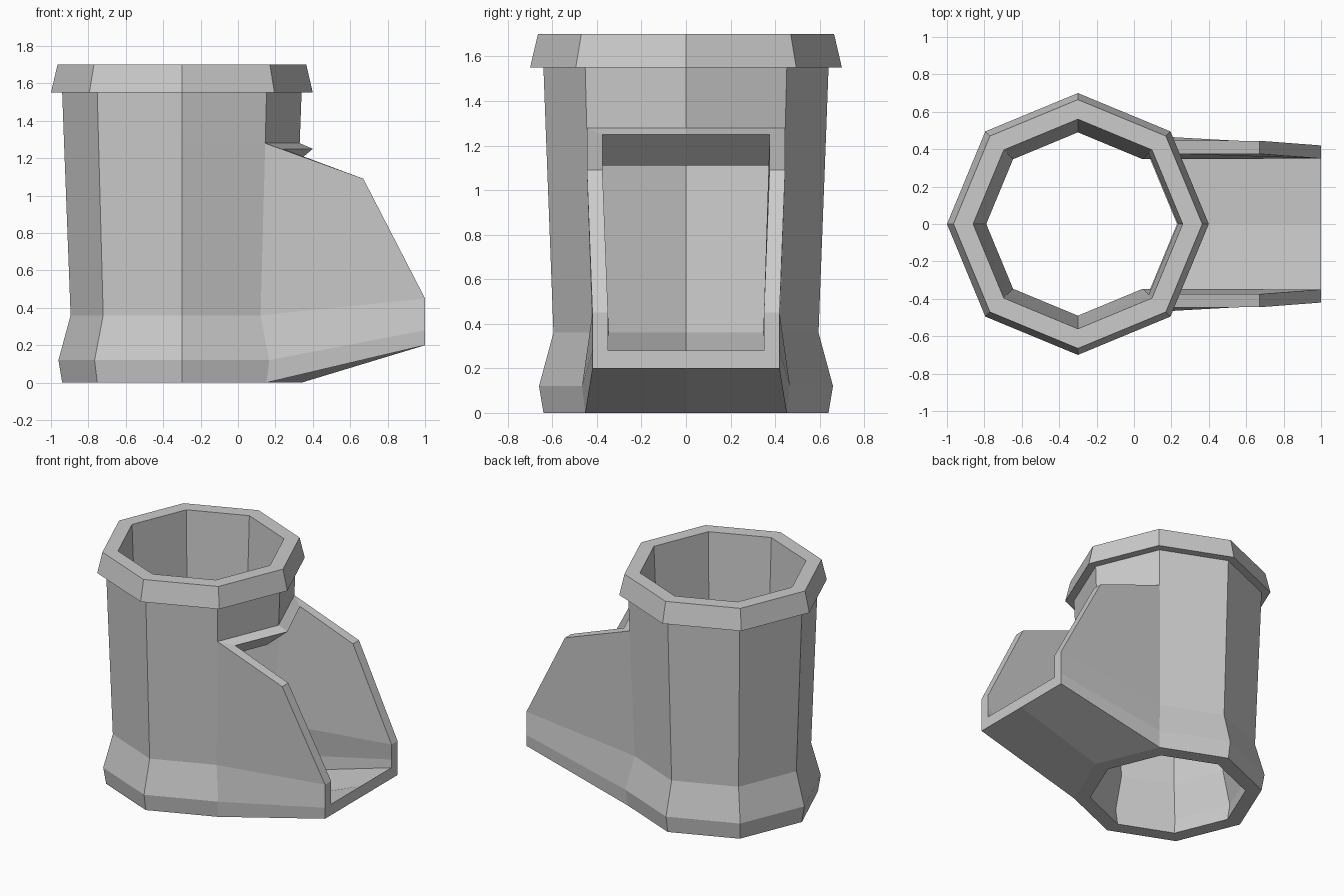
import bpy, bmesh
from math import cos, sin, pi

if "Cube" in bpy.data.objects:
    bpy.data.objects.remove(bpy.data.objects["Cube"])

CX = -0.3  # axis of the octagonal pipe
# (radius, z) profiles; only the rows above the ledge continue around the spout side
OUTER = [(0.64, 0), (0.66, 0.12), (0.595, 0.36), (0.63, 1.28),
         (0.64, 1.55), (0.70, 1.55), (0.665, 1.70)]
INNER = [(0.53, 0), (0.55, 0.12), (0.49, 0.36), (0.535, 1.11), (0.56, 1.70)]
LEDGE = 3  # profile row where the spout opening ends

bm = bmesh.new()


def face(*pts):
    """Add a face and its mirror image across y = 0."""
    for s in (1, -1):
        bm.faces.new([bm.verts.new((x, y * s, z)) for x, y, z in pts])


def ring(row, k):
    r, z = row
    a = k * pi / 4
    return (CX + r * cos(a), r * sin(a), z)


def strip(a, b):
    """Join two point rows with quads."""
    for i in range(len(a) - 1):
        face(a[i], a[i + 1], b[i + 1], b[i])


# pipe walls, collar, top cap and bottom cap
for k in range(4):
    for prof in (OUTER, INNER):
        start = LEDGE if k == 0 else 0
        rows = prof[start:]
        strip([ring(p, k) for p in rows], [ring(p, k + 1) for p in rows])
    strip([ring(OUTER[-1], k), ring(OUTER[-1], k + 1)],
          [ring(INNER[-1], k), ring(INNER[-1], k + 1)])
    if k:
        strip([ring(OUTER[0], k), ring(OUTER[0], k + 1)],
              [ring(INNER[0], k), ring(INNER[0], k + 1)])

# spout side walls: points of the open edge, outside and inside
out_edge = [(1, 0.42, 0.20), (1, 0.42, 0.28), (1, 0.42, 0.45), (0.67, 0.445, 1.09)]
in_edge = [(1, 0.35, 0.28), (1, 0.35, 0.34), (1, 0.35, 0.45), (0.67, 0.375, 1.09)]
out_root = [ring(p, 1) for p in OUTER[:4]]
in_root = [ring(p, 1) for p in INNER[:4]]
lip_side, lip_mid = (0.24, 0.375, 1.25), (0.40, 0, 1.25)
strip(out_root, out_edge)
strip(in_root[:3], in_edge[:3])
face(in_root[2], in_root[3], lip_side, in_edge[3], in_edge[2])

# spout rim
strip(out_edge + [out_root[3]], in_edge + [lip_side])

# ledge above the opening: top and sloping underside
face(out_root[3], ring(OUTER[3], 0), lip_mid, lip_side)
face(lip_side, lip_mid, ring(INNER[3], 0), in_root[3])

# spout underside, floor, front lip and the bottom rim beneath it
out_mid, in_mid = (1, 0, 0.20), (1, 0, 0.28)
face(out_root[0], ring(OUTER[0], 0), out_mid, out_edge[0])
face(in_root[0], ring(INNER[0], 0), in_mid, in_edge[0])
face(out_edge[0], out_mid, in_mid, in_edge[0])
face(out_root[0], ring(OUTER[0], 0), ring(INNER[0], 0), in_root[0])

bmesh.ops.remove_doubles(bm, verts=bm.verts[:], dist=0.0005)
bmesh.ops.recalc_face_normals(bm, faces=bm.faces[:])
mesh = bpy.data.meshes.new("pipe_with_spout")
bm.to_mesh(mesh)
bm.free()
bpy.context.collection.objects.link(bpy.data.objects.new("pipe_with_spout", mesh))
